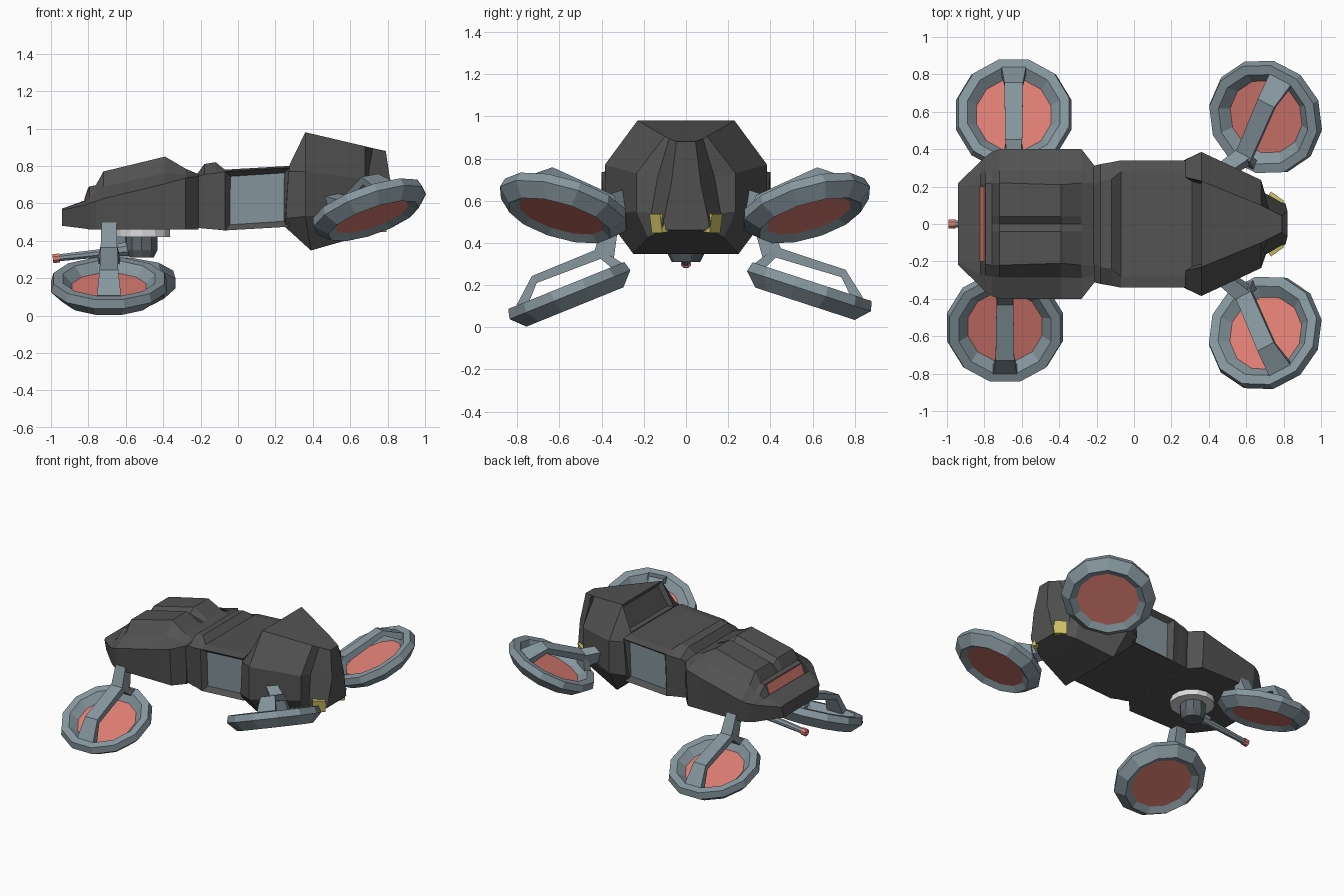
import bpy, bmesh, math
from mathutils import Vector, Matrix

if "Cube" in bpy.data.objects:
    bpy.data.objects.remove(bpy.data.objects["Cube"])


def material(name, col):
    m = bpy.data.materials.new(name)
    m.diffuse_color = (*col, 1)
    m.use_nodes = True
    m.node_tree.nodes["Principled BSDF"].inputs["Base Color"].default_value = m.diffuse_color
    return m


BODY = material("charcoal", (0.085, 0.085, 0.085))
METAL = material("blue grey", (0.24, 0.31, 0.345))
RED = material("coral red", (0.74, 0.21, 0.175))
YELLOW = material("yellow", (0.62, 0.54, 0.13))
PALE = material("pale grey", (0.72, 0.72, 0.75))
DARK = material("slate", (0.11, 0.13, 0.145))


def finish(name, bm, mats):
    bmesh.ops.recalc_face_normals(bm, faces=bm.faces[:])
    me = bpy.data.meshes.new(name)
    bm.to_mesh(me)
    bm.free()
    for m in mats:
        me.materials.append(m)
    ob = bpy.data.objects.new(name, me)
    bpy.context.collection.objects.link(ob)
    return ob


def bridge(bm, rings):
    """Skin a list of equal closed rings of points; returns the two caps."""
    vs = [[bm.verts.new(p) for p in r] for r in rings]
    n = len(vs[0])
    for a, b in zip(vs, vs[1:]):
        for j in range(n):
            k = (j + 1) % n
            bm.faces.new((a[j], a[k], b[k], b[j]))
    return [bm.faces.new(vs[0]), bm.faces.new(vs[-1])]


def hull(name, stations, mats, rule=None, thick=0.04, depth=-0.035, mat=0):
    """Loft of mirrored half sections, with recessed panels chosen by rule."""
    bm = bmesh.new()
    bridge(bm, [h + [(x, -y, z) for x, y, z in reversed(h)] for h in stations])
    bmesh.ops.remove_doubles(bm, verts=bm.verts[:], dist=0.0005)
    bmesh.ops.recalc_face_normals(bm, faces=bm.faces[:])
    if rule:
        sel = [f for f in bm.faces if rule(f)]
        bmesh.ops.inset_individual(bm, faces=sel, thickness=thick, depth=depth)
        for f in sel:
            f.material_index = mat
    return finish(name, bm, mats)


def tube(name, p, q, r1, r2, mat, sides=10):
    p, q = Vector(p), Vector(q)
    rot = (q - p).to_track_quat('Z', 'Y')
    bm = bmesh.new()
    ang = [math.tau * (i + 0.5) / sides for i in range(sides)]
    bridge(bm, [[c + rot @ Vector((r * math.cos(a), r * math.sin(a), 0)) for a in ang]
                for c, r in ((p, r1), (q, r2))])
    return finish(name, bm, [mat])


def beam(name, pts, side, widths, thicks, mat):
    """Flat bar along a path; side is the width direction."""
    bm = bmesh.new()
    rings = []
    for i, p in enumerate(pts):
        t = (pts[min(i + 1, len(pts) - 1)] - pts[max(i - 1, 0)]).normalized()
        n = t.cross(side).normalized() * thicks[i] / 2
        s = side * widths[i] / 2
        rings.append([p + s + n, p - s + n, p - s - n, p + s - n])
    bridge(bm, rings)
    return finish(name, bm, [mat])


# rear pod with shelf and grooved hood:
# x, bottom y/z, side y/z, shelf y/z, hood y/z, groove depth
pod = []
for x, yb, zb, ys, zs, yl, zl, yh, zh, g in (
        (-.94, .20, .48, .22, .565, .21, .57, .20, .572, 0),
        (-.82, .315, .465, .335, .59, .27, .61, .21, .615, 0),
        (-.795, .335, .46, .36, .60, .275, .63, .215, .69, 0),
        (-.76, .36, .46, .385, .61, .28, .65, .22, .697, 0),
        (-.72, .38, .46, .40, .625, .285, .69, .22, .77, .035),
        (-.39, .38, .46, .40, .705, .285, .76, .21, .85, .035),
        (-.28, .38, .46, .40, .735, .29, .755, .22, .785, 0),
        (-.21, .30, .46, .31, .745, .27, .75, .22, .755, 0)):
    pod.append([(x, yb, zb), (x, ys, zs), (x, yl, zl),
                (x, yh, zh), (x, .04, zh), (x, 0, zh - g)])
hull("rear_pod", pod, [BODY])

# glowing rear vent plate
bm = bmesh.new()
bridge(bm, [[(-.823, y, .62), (-.801, y, .686), (-.794, y, .684), (-.816, y, .618)]
            for y in (-.2, .2)])
finish("rear_vent", bm, [RED])

# neck and middle cabin with recessed side windows
mid = []
for x, yb, zb, ys, zs, yt, zt in (
        (-.22, .29, .47, .31, .74, .20, .755),
        (-.18, .30, .465, .32, .755, .23, .81),
        (-.12, .31, .46, .33, .76, .24, .82),
        (-.07, .325, .455, .34, .77, .28, .78),
        (.275, .325, .475, .34, .79, .28, .80)):
    mid.append([(x, yb, zb), (x, ys, zs), (x, yt, zt)])
hull("cabin", mid, [BODY, METAL],
     lambda f: abs(f.normal.y) > .9 and f.calc_center_median().x > 0, mat=1)

# faceted head with a recessed panel on its back slope
head = [
    [(.25, .30, .475), (.255, .335, .52), (.27, .34, .77), (.275, .25, .805)],
    [(.39, .25, .348), (.36, .385, .53), (.36, .385, .77), (.36, .23, .98)],
    [(.66, .18, .425), (.68, .235, .55), (.68, .235, .73), (.68, .10, .905)],
    [(.71, .15, .44), (.70, .165, .54), (.69, .135, .71), (.72, .08, .895)],
    [(.78, .11, .46), (.81, .11, .49), (.82, .07, .68), (.79, .045, .88)]]
hull("head", head, [BODY],
     lambda f: f.normal.x < -.5 and f.normal.z > .2 and abs(f.normal.y) < .1,
     thick=.03, depth=-.03)

# eyes
for s, tag in ((1, "left"), (-1, "right")):
    bm = bmesh.new()
    bmesh.ops.create_cube(bm, size=1, matrix=Matrix.Translation((.752, s * .127, .495))
                          @ Matrix.Rotation(s * .95, 4, 'Z')
                          @ Matrix.Rotation(.15, 4, 'Y')
                          @ Matrix.Diagonal((.04, .085, .09, 1)))
    finish("eye_" + tag, bm, [YELLOW])


def rotor(name, centre, normal, out, anchor):
    c, n = Vector(centre), Vector(normal).normalized()
    u = Vector(out)
    u = (u - n * u.dot(n)).normalized()
    s = n.cross(u)
    # twelve-sided ring, capped above and below by the red disc
    profile = ((.205, -.05), (.255, 0), (.307, 0), (.32, -.047), (.257, -.11), (.21, -.085))
    ang = [math.tau * (i + .5) / 12 for i in range(12)]
    bm = bmesh.new()
    for f in bridge(bm, [[c + u * r * math.cos(a) + s * r * math.sin(a) + n * h
                          for a in ang] for r, h in profile]):
        f.material_index = 1
    finish(name + "_rotor", bm, [METAL, RED])
    # arched bar over the disc
    pts = [c + u * a + n * h for a, h in
           ((-.265, -.015), (-.205, .08), (.13, .083), (.235, -.015))]
    beam(name + "_bar", pts, s, (.12, .09, .10, .13), (.05, .05, .04, .05), METAL)
    # strut to the body
    beam(name + "_strut", [Vector(anchor), pts[1] - n * .02 - u * .01], s,
         (.08, .09), (.07, .10), METAL)


# front rotors tilt up and outwards
rotor("front_left", (.69, .56, .605), (-.36, -.30, 1), (.46, .88, 0), (.47, .28, .62))
rotor("front_right", (.688, -.57, .605), (-.36, .30, 1), (.46, -.88, 0), (.47, -.28, .62))
# rear rotors hang lower and droop outwards
rotor("rear_left", (-.643, .598, .216), (0, .325, 1), (0, 1, 0), (-.643, .355, .49))
rotor("rear_right", (-.69, -.568, .198), (0, -.405, 1), (0, -1, 0), (-.69, -.355, .49))

# belly turret and gun
tube("turret_plate", (-.51, 0, .47), (-.51, 0, .42), .15, .15, PALE, 14)
tube("turret_base", (-.515, 0, .43), (-.515, 0, .35), .088, .088, DARK)
tube("turret_cap", (-.515, 0, .35), (-.515, 0, .31), .088, .068, DARK)
tube("gun_mount", (-.56, 0, .36), (-.645, 0, .35), .045, .035, METAL, 8)
tube("gun_barrel", (-.60, 0, .348), (-.965, 0, .308), .026, .02, METAL, 8)
tube("gun_tip", (-.955, 0, .308), (-.99, 0, .304), .026, .026, RED, 8)
